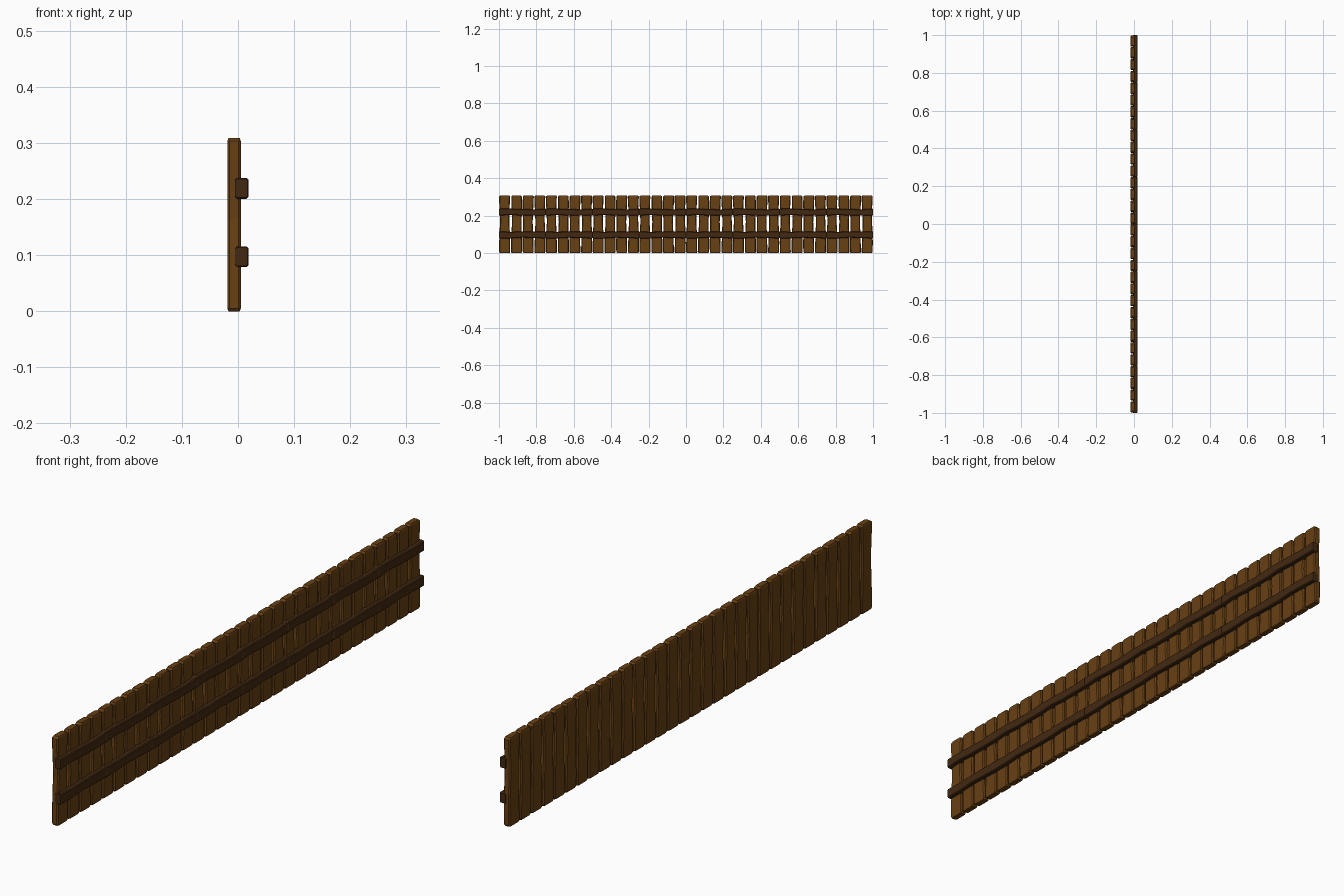
import bpy, bmesh
from mathutils import Vector

if "Cube" in bpy.data.objects:
    bpy.data.objects.remove(bpy.data.objects["Cube"])


def material(name, color):
    m = bpy.data.materials.new(name)
    m.diffuse_color = color
    m.use_nodes = True
    m.node_tree.nodes["Principled BSDF"].inputs["Base Color"].default_value = m.diffuse_color
    return m


plank_mat = material("plank_wood", (0.14, 0.052, 0.007, 1))
rail_mat = material("rail_wood", (0.055, 0.022, 0.006, 1))


def octagon(a0, a1, b0, b1, c):
    """Rectangle with cut corners."""
    return [(a0 + c, b0), (a1 - c, b0), (a1, b0 + c), (a1, b1 - c),
            (a1 - c, b1), (a0 + c, b1), (a0, b1 - c), (a0, b0 + c)]


def loft(name, rings, mat):
    """Skin equal-sized rings, cap the ends, repeat eight times along y."""
    bm = bmesh.new()
    vs = [[bm.verts.new(p) for p in ring] for ring in rings]
    n = len(vs[0])
    for lo, hi in zip(vs, vs[1:]):
        for i in range(n):
            j = (i + 1) % n
            bm.faces.new((lo[i], lo[j], hi[j], hi[i]))
    bm.faces.new(vs[0])
    bm.faces.new(vs[-1])
    bmesh.ops.recalc_face_normals(bm, faces=bm.faces)
    me = bpy.data.meshes.new(name)
    bm.to_mesh(me)
    bm.free()
    me.materials.append(mat)
    ob = bpy.data.objects.new(name, me)
    bpy.context.collection.objects.link(ob)
    arr = ob.modifiers.new("repeat", "ARRAY")
    arr.count = 8
    arr.use_relative_offset = False
    arr.use_constant_offset = True
    arr.constant_offset_displace = Vector((0, 0.25, 0))
    return ob


# Four hand-cut planks: (left, right) edge offsets at rising heights
heights = [0.0, 0.005, 0.055, 0.11, 0.165, 0.22, 0.27, 0.303, 0.309]
edges = [
    [(-.026, .025), (-.030, .029), (-.030, .028), (-.029, .027), (-.025, .024),
     (-.027, .024), (-.030, .027), (-.030, .028), (-.022, .023)],
    [(-.025, .026), (-.029, .030), (-.029, .030), (-.027, .028), (-.024, .027),
     (-.026, .029), (-.028, .030), (-.027, .028), (-.023, .021)],
    [(-.024, .025), (-.029, .029), (-.030, .028), (-.028, .026), (-.027, .024),
     (-.029, .026), (-.030, .029), (-.028, .030), (-.021, .025)],
    [(-.026, .025), (-.030, .029), (-.028, .030), (-.026, .029), (-.024, .026),
     (-.026, .025), (-.029, .028), (-.030, .029), (-.024, .022)],
]
for k, edge in enumerate(edges):
    yc = -1 + 0.03125 + 0.0625 * k
    rings = []
    for i, (z, (l, r)) in enumerate(zip(heights, edge)):
        inset = 0.002 if i in (0, len(heights) - 1) else 0
        ring = octagon(-0.019 + inset, 0.005 - inset, yc + l, yc + r, 0.004)
        rings.append([(x, y, z) for x, y in ring])
    loft(f"plank_{k + 1}", rings, plank_mat)

# Two rails with slightly wavy top and bottom edges
stations = [0.0, 0.003, 0.06, 0.125, 0.19, 0.247, 0.25]
waves = {"lower_rail": (0.097, [0, 0, -.001, .002, .001, 0, 0]),
         "upper_rail": (0.219, [0, 0, .002, -.001, -.002, 0, 0])}
for name, (zc, wave) in waves.items():
    rings = []
    for i, (s, w) in enumerate(zip(stations, wave)):
        inset = 0.002 if i in (0, len(stations) - 1) else 0
        h = 0.0185 - inset - abs(w)
        ring = octagon(-0.005, 0.0185 - inset, zc + w - h, zc + w + h, 0.003)
        rings.append([(x, -1 + s, z) for x, z in ring])
    loft(name, rings, rail_mat)
